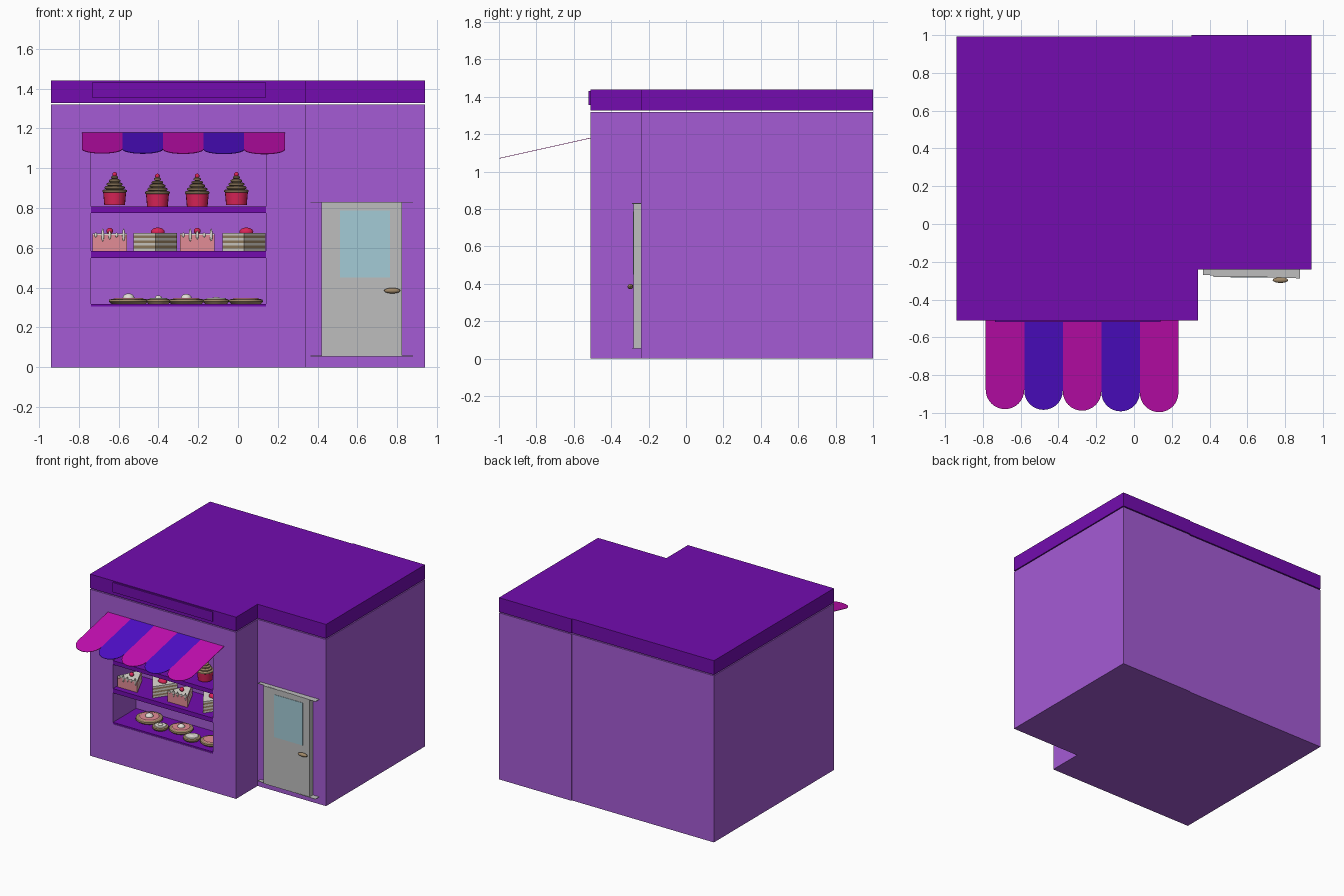
import bpy, bmesh, math

cube = bpy.data.objects.get("Cube")
if cube:
    bpy.data.objects.remove(cube, do_unlink=True)


def material(name, rgb):
    lin = [((c / 255 + 0.055) / 1.055) ** 2.4 if c > 10 else c / 255 / 12.92 for c in rgb]
    m = bpy.data.materials.new(name)
    m.use_nodes = True
    m.diffuse_color = (*lin, 1)
    m.node_tree.nodes["Principled BSDF"].inputs["Base Color"].default_value = (*lin, 1)
    return m


WALL = material("wall purple", (165, 91, 213))
TRIM = material("deep purple", (115, 12, 175))
MAGENTA = material("awning magenta", (196, 14, 178))
BLUE = material("awning blue", (80, 14, 204))
GREY = material("door grey", (190, 190, 190))
GLASS = material("pale glass", (164, 203, 214))
TAN = material("biscuit tan", (160, 136, 104))
RED = material("berry red", (218, 36, 88))
PINK = material("icing pink", (226, 140, 150))
CREAM = material("cream white", (226, 222, 214))


def finish(name, bm, mat, smooth=False):
    bmesh.ops.recalc_face_normals(bm, faces=bm.faces)
    mesh = bpy.data.meshes.new(name)
    bm.to_mesh(mesh)
    bm.free()
    mesh.materials.append(mat)
    ob = bpy.data.objects.new(name, mesh)
    bpy.context.collection.objects.link(ob)
    if smooth:
        bpy.ops.object.select_all(action='DESELECT')
        ob.select_set(True)
        bpy.context.view_layer.objects.active = ob
        bpy.ops.object.shade_smooth_by_angle()
    return ob


def prism(name, outline, z0, z1, mat, shear=None):
    """Extrude a plan outline upward; shear is an optional height rule by y."""
    bm = bmesh.new()
    face = bm.faces.new([bm.verts.new((x, y, z0)) for x, y in outline])
    up = bmesh.ops.extrude_face_region(bm, geom=[face])["geom"]
    for v in up:
        if isinstance(v, bmesh.types.BMVert):
            v.co.z = z1
    if shear:
        for v in bm.verts:
            v.co.z += shear(v.co.y)
    return finish(name, bm, mat)


def box(name, x0, x1, y0, y1, z0, z1, mat):
    return prism(name, [(x0, y0), (x1, y0), (x1, y1), (x0, y1)], z0, z1, mat)


def lathe(name, profile, at, mat, segs=20):
    bm = bmesh.new()
    x, y, z = at
    verts = [bm.verts.new((x + r, y, z + h)) for r, h in profile]
    edges = [bm.edges.new(pair) for pair in zip(verts, verts[1:])]
    bmesh.ops.spin(bm, geom=verts + edges, cent=at, axis=(0, 0, 1),
                   angle=math.tau, steps=segs)
    bmesh.ops.remove_doubles(bm, verts=bm.verts, dist=0.0002)
    return finish(name, bm, mat, True)


def ball(name, at, size, mat):
    bm = bmesh.new()
    bmesh.ops.create_uvsphere(bm, u_segments=16, v_segments=10, radius=1)
    bmesh.ops.scale(bm, vec=size, verts=bm.verts)
    bmesh.ops.translate(bm, vec=at, verts=bm.verts)
    return finish(name, bm, mat, True)


# Building shell with the stepped plan, and the roof slab over it
plan = [(-0.94, -0.51), (0.34, -0.51), (0.34, -0.24), (0.94, -0.24),
        (0.94, 1), (0.305, 1), (0.305, 0.993), (-0.94, 0.993)]
walls = prism("walls", plan, 0, 1.32, WALL)
prism("roof", plan, 1.328, 1.44, TRIM)
box("sign_board", -0.735, 0.14, -0.52, -0.505, 1.355, 1.432, TRIM)

# Display window recess
WX0, WX1, FRONT, BACK = -0.74, 0.14, -0.51, -0.22
cutter = box("window_cutter", WX0, WX1, FRONT - 0.1, BACK, 0.305, 1.165, WALL)
cutter.hide_render = True
cut = walls.modifiers.new("window", 'BOOLEAN')
cut.operation = 'DIFFERENCE'
cut.solver = 'EXACT'
cut.object = cutter
bpy.context.view_layer.objects.active = walls
bpy.ops.object.modifier_apply(modifier="window")
bpy.data.objects.remove(cutter, do_unlink=True)

# Shelves
for name, z0, z1 in (("lower_shelf", 0.306, 0.318), ("middle_shelf", 0.55, 0.585),
                     ("upper_shelf", 0.775, 0.807)):
    box(name, WX0, WX1, FRONT + 0.001, BACK, z0, z1, TRIM)

# Scalloped awning
stripe = 0.204
for i in range(5):
    x0 = -0.785 + i * stripe
    r, mid, edge = stripe / 2, x0 + stripe / 2, -0.878 - 0.004 * i
    arc = [(mid + r * math.cos(a), edge - r * math.sin(a))
           for a in (math.pi * k / 16 for k in range(17))]
    prism(f"awning_stripe_{i + 1}", [(x0, FRONT), (x0 + stripe, FRONT)] + arc,
          1.178, 1.181, BLUE if i % 2 else MAGENTA,
          lambda y: (y - FRONT) * 0.222)

# Door with pane, knob and thin plates above and below
box("door", 0.42, 0.825, -0.28, -0.238, 0.055, 0.83, GREY)
box("door_glass", 0.512, 0.765, -0.283, -0.279, 0.45, 0.787, GLASS)
ball("door_knob", (0.775, -0.297, 0.385), (0.041, 0.015, 0.014), TAN)
for name, z in (("door_top_plate", 0.828), ("door_bottom_plate", 0.055)):
    prism(name, [(0.365, -0.238), (0.365, -0.27), (0.88, -0.288), (0.88, -0.238)],
          z, z + 0.003, GREY)

# Cupcakes
for i, (x, z) in enumerate(((-0.62, 0.815), (-0.405, 0.807), (-0.205, 0.807), (-0.008, 0.815))):
    at = (x, -0.4, z)
    lathe(f"cupcake_case_{i + 1}", [(0, 0), (0.052, 0), (0.058, 0.066), (0, 0.066)], at, RED)
    swirl = [(0, 0.06)]
    for t in range(5):
        r, h = 0.062 - 0.011 * t, 0.062 + 0.017 * t
        swirl += [(r - 0.008, h), (r, h + 0.005), (r, h + 0.012), (r - 0.008, h + 0.017)]
    lathe(f"cupcake_frosting_{i + 1}", swirl + [(0, 0.152)], at, TAN)
    ball(f"cupcake_cherry_{i + 1}", (x, -0.4, z + 0.154), (0.012, 0.012, 0.012), RED)


# Layered cake slices
def slice_layers(name, outline, z, height, mats):
    step = height / len(mats)
    for k, mat in enumerate(mats):
        prism(f"{name}_layer_{k + 1}", outline, z + k * step, z + (k + 1) * step, mat)


SHELF = 0.585
for i, x in enumerate((-0.645, -0.205)):
    name = f"pink_slice_{i + 1}"
    w, y = 0.086, -0.46
    slice_layers(name, [(x - w, y), (x + w, y), (x, y + 0.18)], SHELF, 0.08,
                 (PINK, CREAM, PINK, CREAM, PINK))
    box(f"{name}_icing", x - w, x + w, y - 0.005, y, SHELF, SHELF + 0.08, PINK)
    prism(f"{name}_top", [(x - w, y - 0.006), (x + w, y - 0.006), (x, y + 0.18)],
          SHELF + 0.08, SHELF + 0.087, CREAM)
    for k in range(5):
        drop = 0.012 + 0.01 * (k * 2 % 3)
        ball(f"{name}_drip_{k + 1}", (x + (k - 2) * 0.035, y - 0.005, SHELF + 0.08),
             (0.007, 0.005, drop), CREAM)
    ball(f"{name}_cherry", (x, y + 0.05, SHELF + 0.1), (0.017, 0.017, 0.016), RED)

for i, x in enumerate((-0.415, 0.03)):
    name = f"cream_slice_{i + 1}"
    w, y = 0.109, -0.48
    slice_layers(name, [(x - w, y + 0.16), (x, y), (x + w, y + 0.16)], SHELF, 0.09,
                 (CREAM, TAN, CREAM, TAN, CREAM, TAN, CREAM))
    ball(f"{name}_berry", (x + 0.012, y + 0.11, SHELF + 0.095), (0.035, 0.025, 0.022), RED)

# Tarts and biscuits on the lower shelf
tarts = ((-0.55, -0.325, 0.1, PINK), (-0.4, -0.4, 0.06, CREAM), (-0.26, -0.34, 0.09, PINK),
         (-0.11, -0.42, 0.065, CREAM), (0.04, -0.385, 0.086, PINK))
for i, (x, y, r, topping) in enumerate(tarts):
    at = (x, y, 0.318)
    lathe(f"tart_crust_{i + 1}", [(0, 0), (r * 0.85, 0), (r, 0.012), (r * 0.97, 0.022),
                                  (r * 0.8, 0.026), (0, 0.022)], at, TAN)
    lathe(f"tart_icing_{i + 1}", [(0, 0.02), (r * 0.78, 0.024), (r * 0.7, 0.03), (0, 0.031)],
          at, topping)
    if i < 4:
        s = r * 0.3
        ball(f"tart_cream_{i + 1}", (x, y, 0.347), (s, s, s * 0.8 if i < 3 else 0.006), CREAM)
